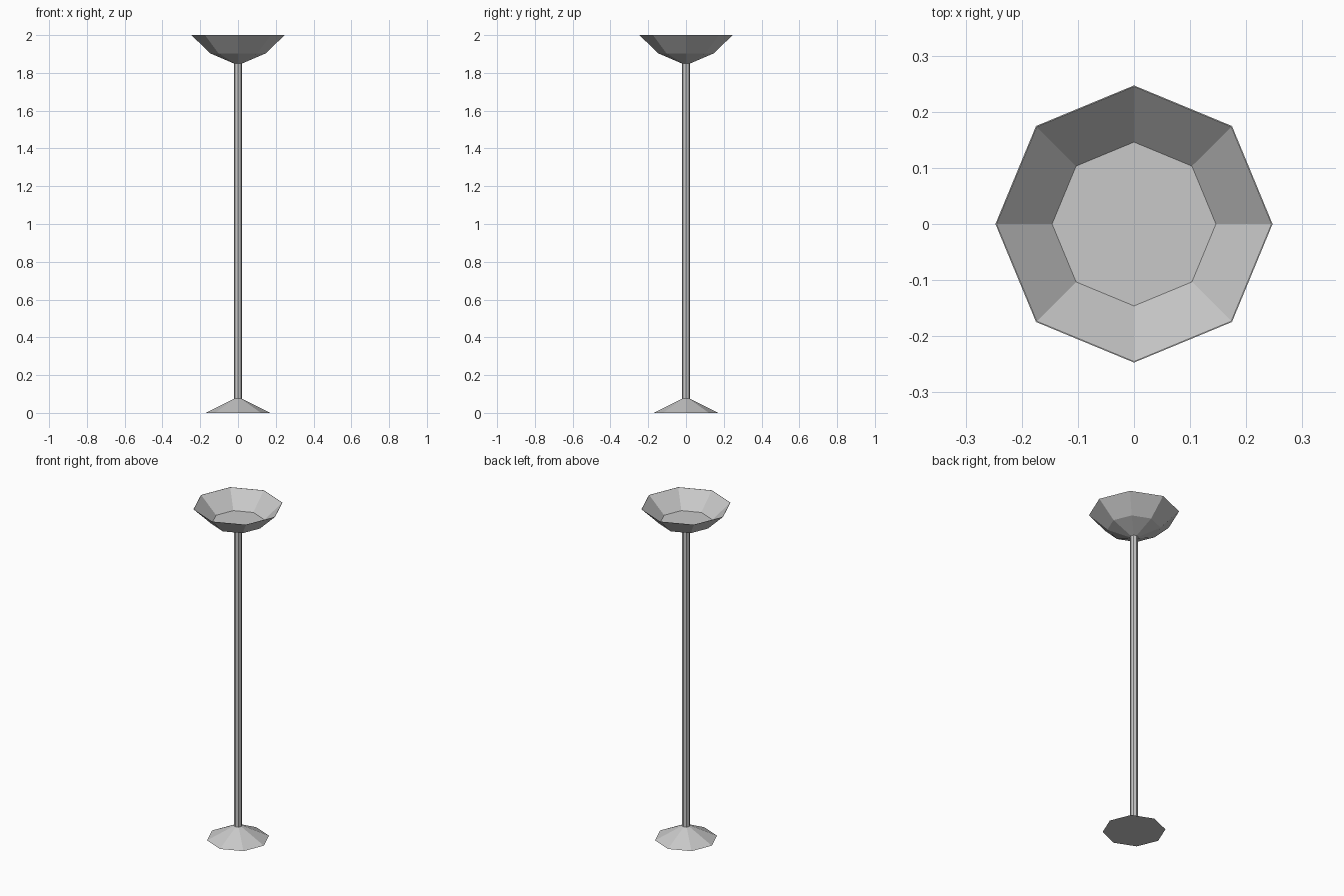
import bpy
import bmesh
from math import cos, sin, tau

SIDES = 8

cube = bpy.data.objects.get("Cube")
if cube:
    bpy.data.objects.remove(cube, do_unlink=True)

# One flat grey for the whole lamp
grey = bpy.data.materials.new("grey_metal")
grey.use_nodes = True
colour = (0.58, 0.58, 0.58, 1)
grey.diffuse_color = colour
grey.node_tree.nodes["Principled BSDF"].inputs["Base Color"].default_value = colour


def lathe(name, profile):
    """Closed octagonal solid from (radius, height) points, bottom to top."""
    bm = bmesh.new()
    rings = [[bm.verts.new((r * cos(tau * i / SIDES), r * sin(tau * i / SIDES), z))
              for i in range(SIDES)] for r, z in profile]
    for low, high in zip(rings, rings[1:]):
        for i in range(SIDES):
            j = (i + 1) % SIDES
            bm.faces.new((low[i], low[j], high[j], high[i]))
    bm.faces.new(rings[0][::-1])
    bm.faces.new(rings[-1])
    mesh = bpy.data.meshes.new(name)
    bm.to_mesh(mesh)
    bm.free()
    mesh.materials.append(grey)
    obj = bpy.data.objects.new(name, mesh)
    bpy.context.collection.objects.link(obj)
    return obj


# Sloped foot
lathe("base", [(0.172, 0), (0.022, 0.075)])

# Slim pole
lathe("pole", [(0.022, 0.07), (0.022, 1.855)])

# Thin-walled open bowl with a flat floor
lathe("bowl_shade", [(0.022, 1.85), (0.146, 1.903), (0.247, 2),
                     (0.245, 2), (0.146, 1.905)])
